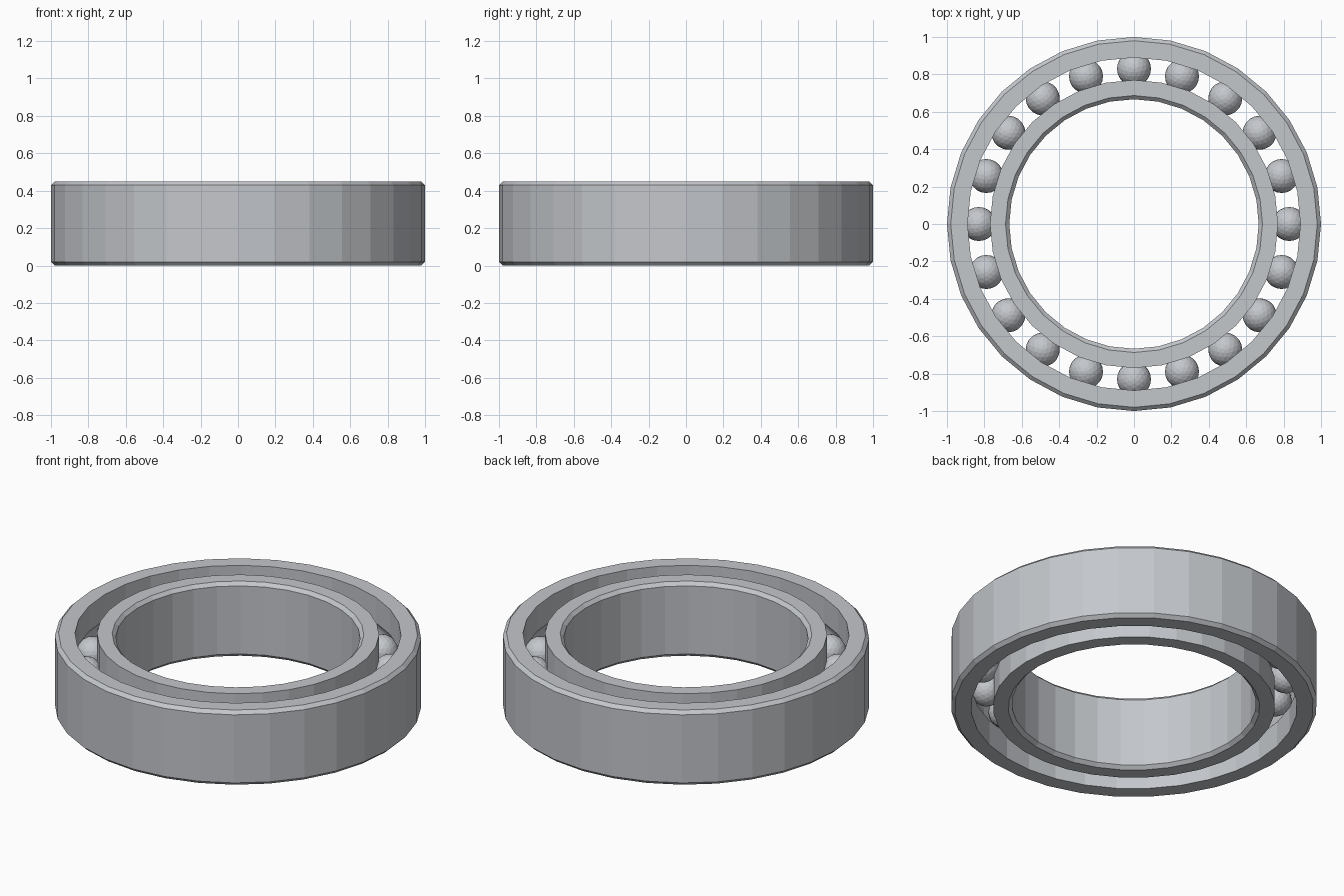
import bpy, bmesh
from math import cos, sin, acos, pi, tau

if "Cube" in bpy.data.objects:
    bpy.data.objects.remove(bpy.data.objects["Cube"])

HEIGHT, MID = 0.45, 0.225
CHAMFER = 0.02
SIDES, BALLS = 32, 20
PITCH, BALL_R, GROOVE_R = 0.83, 0.091, 0.094
HALF_GAP = 0.06

steel = bpy.data.materials.new("steel grey")
steel.use_nodes = True
colour = (0.55, 0.57, 0.60, 1)
steel.diffuse_color = colour
steel.node_tree.nodes["Principled BSDF"].inputs["Base Color"].default_value = colour


def add_object(name, bm):
    mesh = bpy.data.meshes.new(name)
    bm.to_mesh(mesh)
    bm.free()
    mesh.materials.append(steel)
    obj = bpy.data.objects.new(name, mesh)
    bpy.context.collection.objects.link(obj)
    return obj


def race_profile(plain_r, side):
    """Closed section: chamfered plain wall, grooved wall facing the balls.
    side is +1 for the outer race and -1 for the inner race."""
    wall = PITCH + side * HALF_GAP
    shoulder = plain_r - side * CHAMFER
    half = acos(HALF_GAP / GROOVE_R)
    steps = 8
    groove = []
    for i in range(steps + 1):
        a = -half + 2 * half * i / steps
        groove.append((PITCH + side * GROOVE_R * cos(a), MID + GROOVE_R * sin(a)))
    return ([(wall, 0)] + groove + [(wall, HEIGHT), (shoulder, HEIGHT),
            (plain_r, HEIGHT - CHAMFER), (plain_r, CHAMFER), (shoulder, 0)])


def lathe(name, profile):
    bm = bmesh.new()
    rings = [[bm.verts.new((r * cos(tau * s / SIDES), r * sin(tau * s / SIDES), z))
              for r, z in profile] for s in range(SIDES)]
    n = len(profile)
    for s in range(SIDES):
        a, b = rings[s], rings[(s + 1) % SIDES]
        for i in range(n):
            j = (i + 1) % n
            bm.faces.new((a[i], b[i], b[j], a[j]))
    bmesh.ops.recalc_face_normals(bm, faces=bm.faces)
    return add_object(name, bm)


# Races
lathe("outer_race", race_profile(1.0, 1))
lathe("inner_race", race_profile(0.667, -1))

# Ring of faceted balls sharing one mesh
bm = bmesh.new()
bmesh.ops.create_icosphere(bm, subdivisions=3, radius=BALL_R)
first = add_object("ball_1", bm)
for i in range(BALLS):
    ball = first
    if i:
        ball = bpy.data.objects.new(f"ball_{i + 1}", first.data)
        bpy.context.collection.objects.link(ball)
    angle = tau * i / BALLS
    ball.location = (PITCH * cos(angle), PITCH * sin(angle), MID)
    ball.rotation_euler.z = angle
